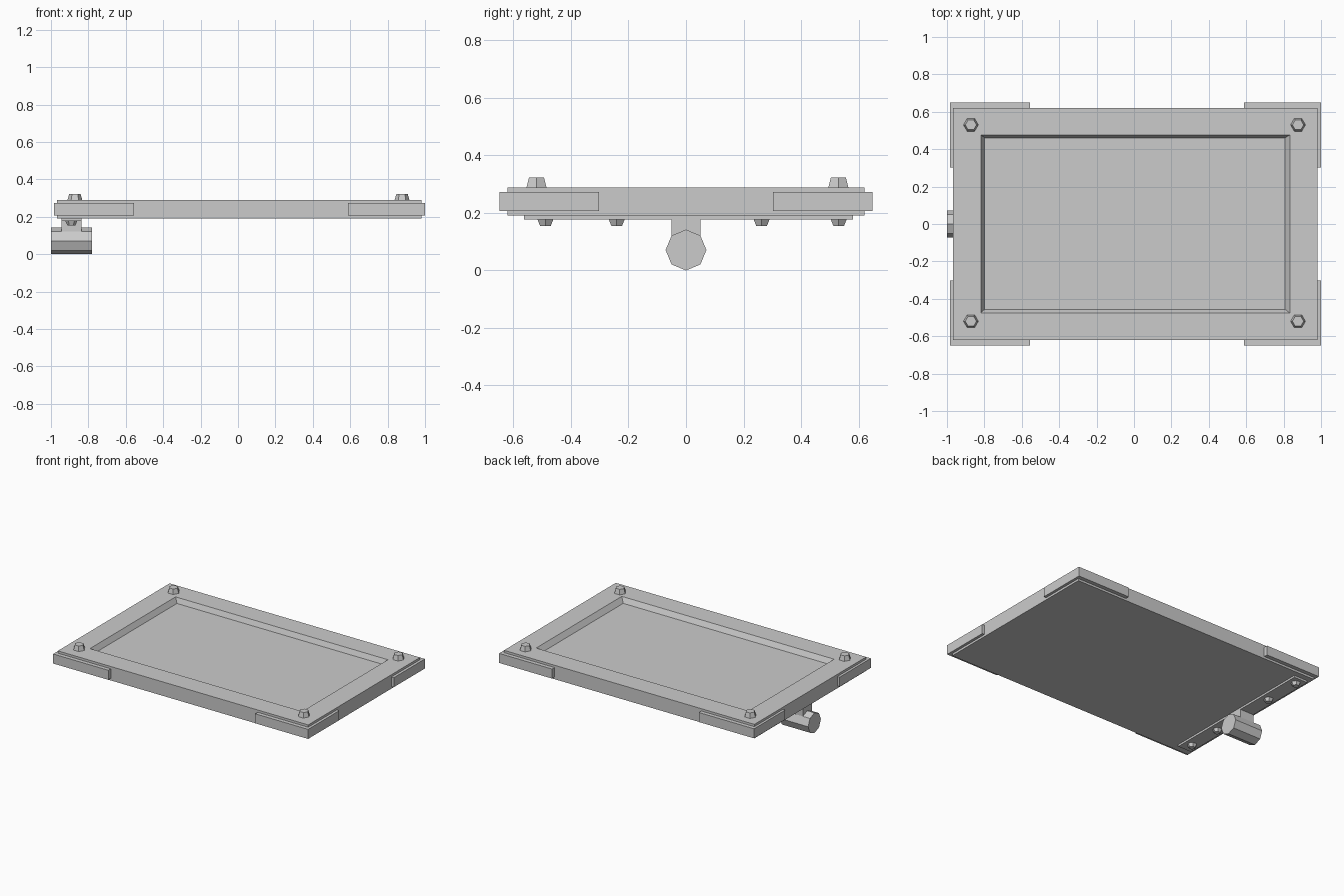
import bpy, bmesh, math
from mathutils import Matrix

if "Cube" in bpy.data.objects:
    bpy.data.objects.remove(bpy.data.objects["Cube"])


def make_object(name, bm):
    bmesh.ops.recalc_face_normals(bm, faces=bm.faces)
    mesh = bpy.data.meshes.new(name)
    bm.to_mesh(mesh)
    bm.free()
    obj = bpy.data.objects.new(name, mesh)
    bpy.context.collection.objects.link(obj)
    return obj


def box(name, x0, x1, y0, y1, z0, z1):
    bm = bmesh.new()
    m = Matrix.Translation(((x0 + x1) / 2, (y0 + y1) / 2, (z0 + z1) / 2))
    bmesh.ops.create_cube(bm, size=1, matrix=m @ Matrix.Diagonal((x1 - x0, y1 - y0, z1 - z0, 1)))
    return make_object(name, bm)


def prism(name, outline, z0, z1):
    bm = bmesh.new()
    face = bm.faces.new([bm.verts.new((x, y, z0)) for x, y in outline])
    ext = bmesh.ops.extrude_face_region(bm, geom=[face])["geom"]
    bmesh.ops.translate(bm, vec=(0, 0, z1 - z0),
                        verts=[v for v in ext if isinstance(v, bmesh.types.BMVert)])
    return make_object(name, bm)


def bolt(name, x, y, z0, z1, r0, r1):
    # tapered hexagon with its points along x
    bm = bmesh.new()
    m = Matrix.Translation((x, y, (z0 + z1) / 2)) @ Matrix.Rotation(math.radians(90), 4, 'Z')
    bmesh.ops.create_cone(bm, cap_ends=True, segments=6, radius1=r0, radius2=r1,
                          depth=z1 - z0, matrix=m)
    return make_object(name, bm)


# panel with a bevelled shallow recess on top
def rect_ring(bm, x0, x1, y0, y1, z):
    return [bm.verts.new((x, y, z)) for x, y in ((x0, y0), (x1, y0), (x1, y1), (x0, y1))]


bm = bmesh.new()
rings = [rect_ring(bm, *r) for r in (
    (-0.967, 0.981, -0.621, 0.621, 0.191),
    (-0.967, 0.981, -0.621, 0.621, 0.289),
    (-0.819, 0.833, -0.476, 0.476, 0.289),
    (-0.798, 0.808, -0.456, 0.461, 0.254))]
for a, b in zip(rings, rings[1:]):
    for i in range(4):
        j = (i + 1) % 4
        bm.faces.new((a[i], a[j], b[j], b[i]))
bm.faces.new(rings[0])
bm.faces.new(rings[-1])
make_object("panel", bm)

# L-shaped corner guards
for side, x_out, x_in in (("left", -0.984, -0.555), ("right", 1.0, 0.588)):
    t = 0.06 if x_out < 0 else -0.06
    for end, s in (("front", -1), ("back", 1)):
        pts = [(x_out, s * 0.649), (x_in, s * 0.649), (x_in, s * 0.589),
               (x_out + t, s * 0.589), (x_out + t, s * 0.303), (x_out, s * 0.303)]
        prism(f"corner_guard_{side}_{end}", pts, 0.206, 0.273)

# top corner bolts
for x in (-0.872, 0.877):
    for y in (-0.52, 0.53):
        bolt("top_bolt", x, y, 0.285, 0.323, 0.041, 0.030)

# mounting strip under the left edge, with its bolts
box("mounting_strip", -0.944, -0.838, -0.563, 0.581, 0.177, 0.195)
for y in (-0.489, -0.241, 0.263, 0.531):
    bolt("strip_bolt", -0.891, y, 0.154, 0.178, 0.021, 0.032)

# neck and octagonal hinge barrel
box("hinge_neck", -0.944, -0.838, -0.05, 0.05, 0.08, 0.18)
bm = bmesh.new()
bmesh.ops.create_cone(bm, cap_ends=True, segments=8, radius1=0.071, radius2=0.071, depth=0.219,
                      matrix=Matrix.Translation((-0.8905, 0, 0.071)) @ Matrix.Rotation(math.radians(90), 4, 'Y'))
make_object("hinge_barrel", bm)
